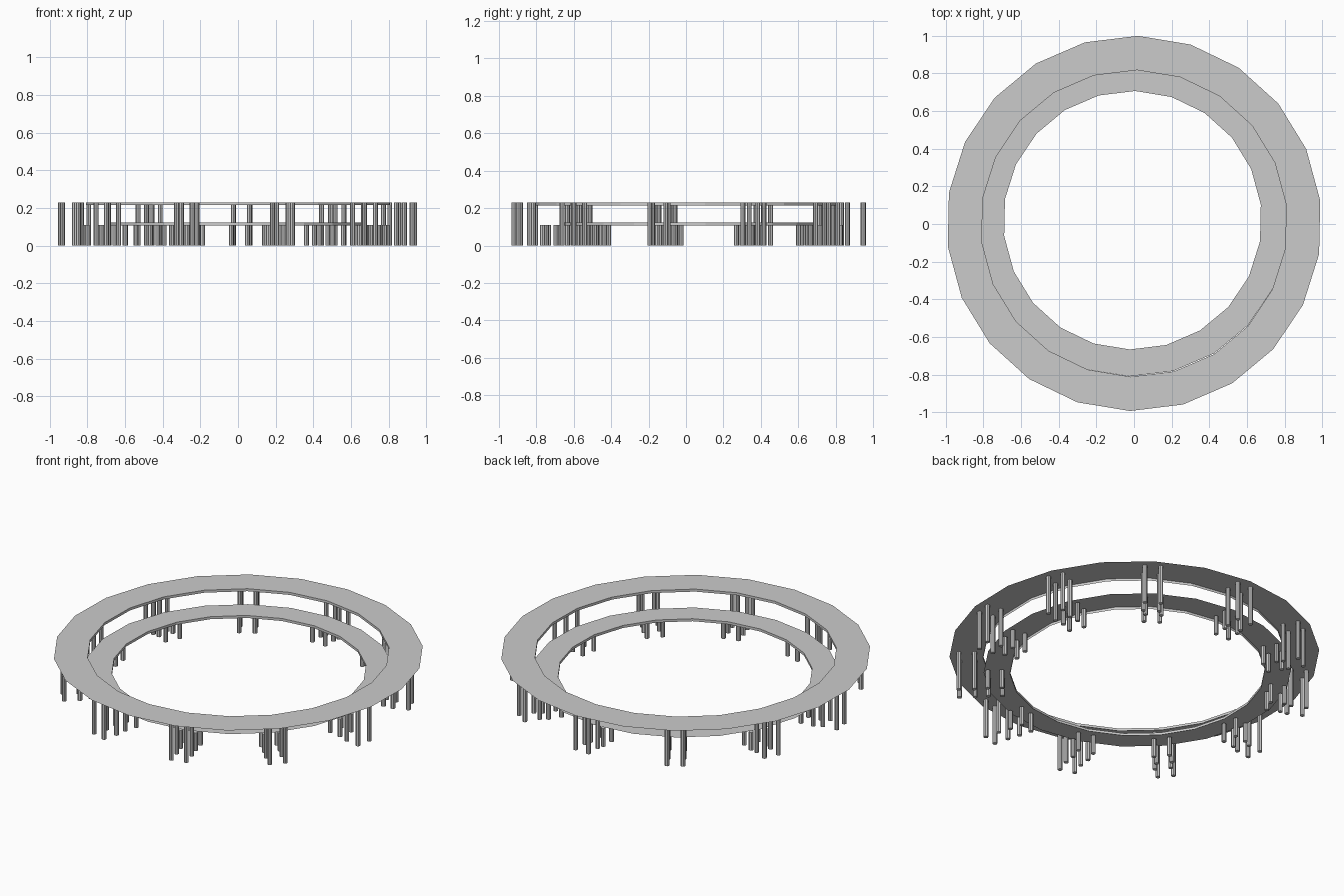
import bpy, bmesh
from math import cos, sin, radians, pi

if "Cube" in bpy.data.objects:
    bpy.data.objects.remove(bpy.data.objects["Cube"])

SEG = 22
STEP = 2 * pi / SEG
PHASE = radians(88.8)


def make_object(name, bm):
    mesh = bpy.data.meshes.new(name)
    bm.to_mesh(mesh)
    bm.free()
    obj = bpy.data.objects.new(name, mesh)
    bpy.context.collection.objects.link(obj)


def ring(name, centre, r_in, r_out, z, lip):
    # flat 22-sided shelf with a thin lip hanging from its inner edge
    bm = bmesh.new()
    profile = [(r_out, z), (r_in, z), (r_in, z - lip)]
    loops = [[bm.verts.new((centre[0] + r * cos(PHASE + i * STEP),
                            centre[1] + r * sin(PHASE + i * STEP), h))
              for i in range(SEG)] for r, h in profile]
    for a, b in zip(loops, loops[1:]):
        for i in range(SEG):
            j = (i + 1) % SEG
            bm.faces.new((a[i], a[j], b[j], b[i]))
    make_object(name, bm)


def posts(name, centre, radii, height):
    # eleven clusters of four slim posts, two across and two deep
    for k in range(11):
        ang = PHASE + 2 * k * STEP
        bm = bmesh.new()
        for r in radii:
            for t in (-0.043, 0.043):
                res = bmesh.ops.create_cone(bm, cap_ends=True, segments=8,
                                            radius1=0.013, radius2=0.013, depth=height)
                bmesh.ops.translate(bm, verts=res["verts"], vec=(
                    centre[0] + r * cos(ang) - t * sin(ang),
                    centre[1] + r * sin(ang) + t * cos(ang), height / 2))
        make_object(f"{name}_{k + 1}", bm)


UPPER = (0.0, 0.003)
LOWER = (-0.008, 0.02)

# upper and lower shelves
ring("upper_shelf", UPPER, 0.815, 0.997, 0.23, 0.015)
ring("lower_shelf", LOWER, 0.687, 0.83, 0.122, 0.015)

# supporting posts
posts("upper_posts", UPPER, (0.86, 0.945), 0.229)
posts("lower_posts", LOWER, (0.73, 0.805), 0.109)
